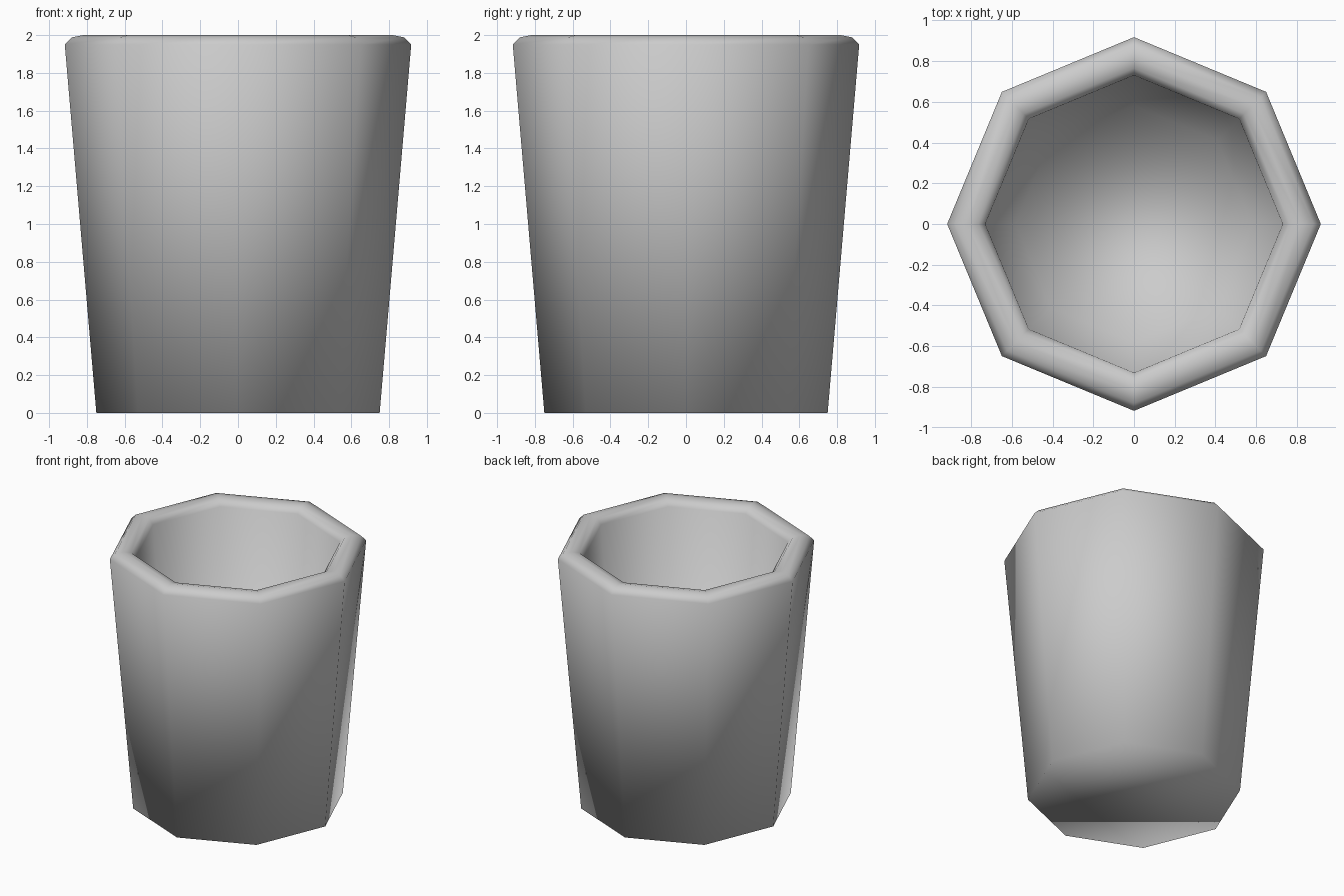
import bpy, bmesh, math

if "Cube" in bpy.data.objects:
    bpy.data.objects.remove(bpy.data.objects["Cube"])

SIDES = 8
# (radius, height) from outer base, over the rolled rim, down to the inner floor
PROFILE = [(0.75, 0.0), (0.917, 1.95), (0.88, 1.988), (0.82, 2.0),
           (0.765, 1.988), (0.73, 1.95), (0.58, 0.18)]

bm = bmesh.new()

# Octagonal rings with corners on the axes
rings = []
for r, z in PROFILE:
    rings.append([bm.verts.new((r * math.cos(2 * math.pi * i / SIDES),
                                r * math.sin(2 * math.pi * i / SIDES), z))
                  for i in range(SIDES)])

# Walls and rim
for a, b in zip(rings, rings[1:]):
    for i in range(SIDES):
        j = (i + 1) % SIDES
        bm.faces.new((a[i], a[j], b[j], b[i]))

# Underside and inner floor
bm.faces.new(rings[0][::-1])
bm.faces.new(rings[-1])
bmesh.ops.recalc_face_normals(bm, faces=bm.faces)

# The whole cup is smooth shaded
for f in bm.faces:
    f.smooth = True

mesh = bpy.data.meshes.new("cup")
bm.to_mesh(mesh)
bm.free()
bpy.context.collection.objects.link(bpy.data.objects.new("cup", mesh))
